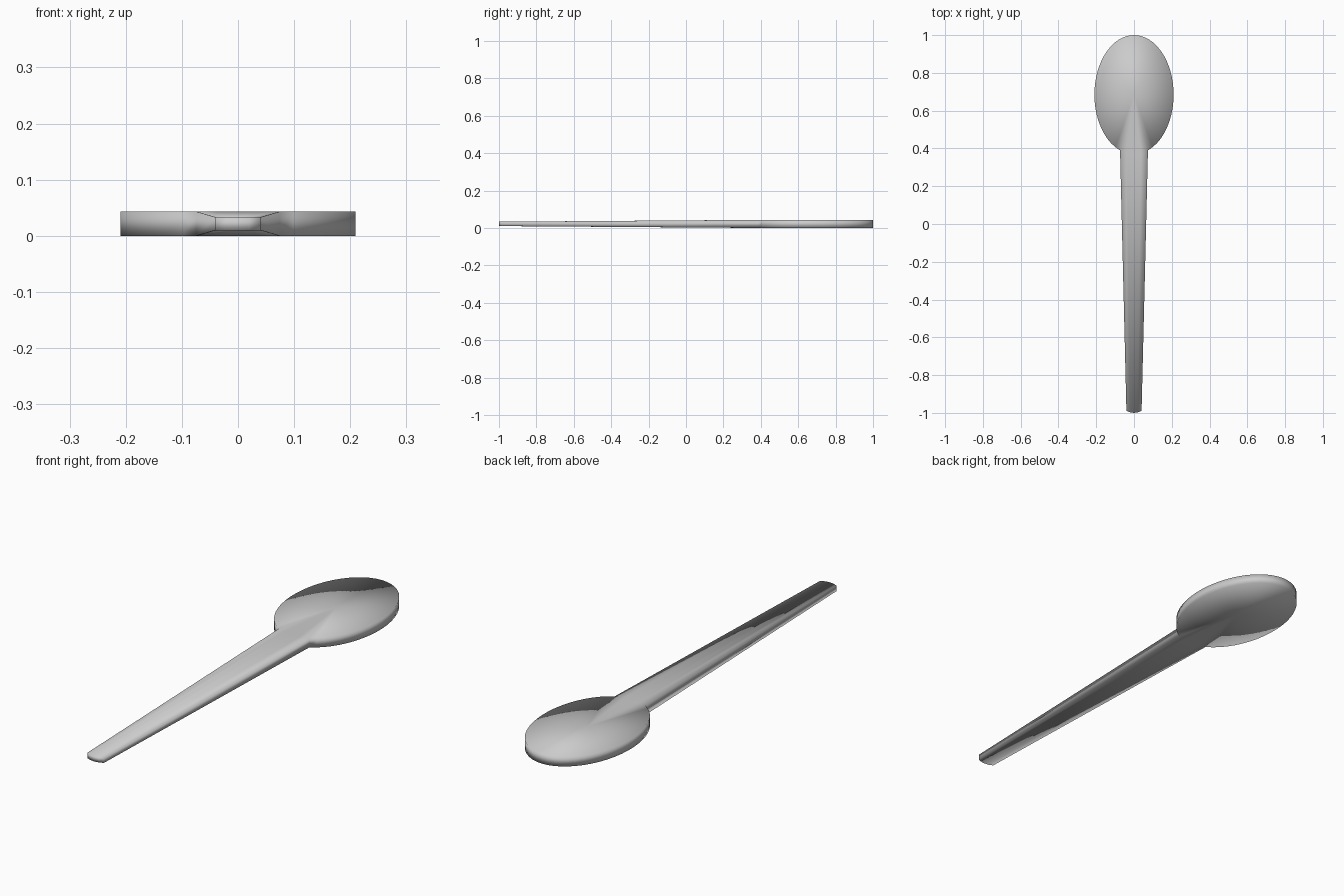
import bpy, bmesh, math

if "Cube" in bpy.data.objects:
    bpy.data.objects.remove(bpy.data.objects["Cube"])

RX, RY, CY, H = 0.21, 0.315, 0.685, 0.043   # bowl radii, centre, thickness
ARC = math.radians(20.6)                    # half angle of rim that joins the handle
TAPER = 0.543                               # handle end scale
N_ARC, N_RIM = 4, 44

bm = bmesh.new()

# Oval bowl plate: rim angles measured from the handle side
angles = [-ARC + 2 * ARC * i / N_ARC for i in range(N_ARC)]
angles += [ARC + (2 * math.pi - 2 * ARC) * i / N_RIM for i in range(N_RIM)]
rim = [(RX * math.sin(a), CY - RY * math.cos(a)) for a in angles]
low = [bm.verts.new((x, y, 0)) for x, y in rim]
high = [bm.verts.new((x, y, H)) for x, y in rim]
c_low, c_high = bm.verts.new((0, CY, 0)), bm.verts.new((0, CY, H))
n = len(rim)
for i in range(n):
    j = (i + 1) % n
    bm.faces.new((high[i], high[j], c_high))
    bm.faces.new((low[j], low[i], c_low))
    if i >= N_ARC:
        bm.faces.new((low[i], low[j], high[j], high[i]))

# Handle: the front arc of the rim drawn out and tapered in width and thickness
y_front = CY - RY
def end_vert(v):
    return bm.verts.new((v.co.x * TAPER, -1 + (v.co.y - y_front) * TAPER,
                         H / 2 + (v.co.z - H / 2) * TAPER))
e_low = [end_vert(v) for v in low[:N_ARC + 1]]
e_high = [end_vert(v) for v in high[:N_ARC + 1]]
for i in range(N_ARC):
    bm.faces.new((e_high[i], e_high[i + 1], high[i + 1], high[i]))
    bm.faces.new((low[i], low[i + 1], e_low[i + 1], e_low[i]))
    bm.faces.new((e_low[i], e_low[i + 1], e_high[i + 1], e_high[i]))
for k in (0, N_ARC):
    bm.faces.new((low[k], e_low[k], e_high[k], high[k]))

bmesh.ops.recalc_face_normals(bm, faces=bm.faces)
for f in bm.faces:
    f.smooth = True   # fully smooth, giving the soft pillowed look
mesh = bpy.data.meshes.new("spoon")
bm.to_mesh(mesh)
bm.free()
bpy.context.collection.objects.link(bpy.data.objects.new("spoon", mesh))
